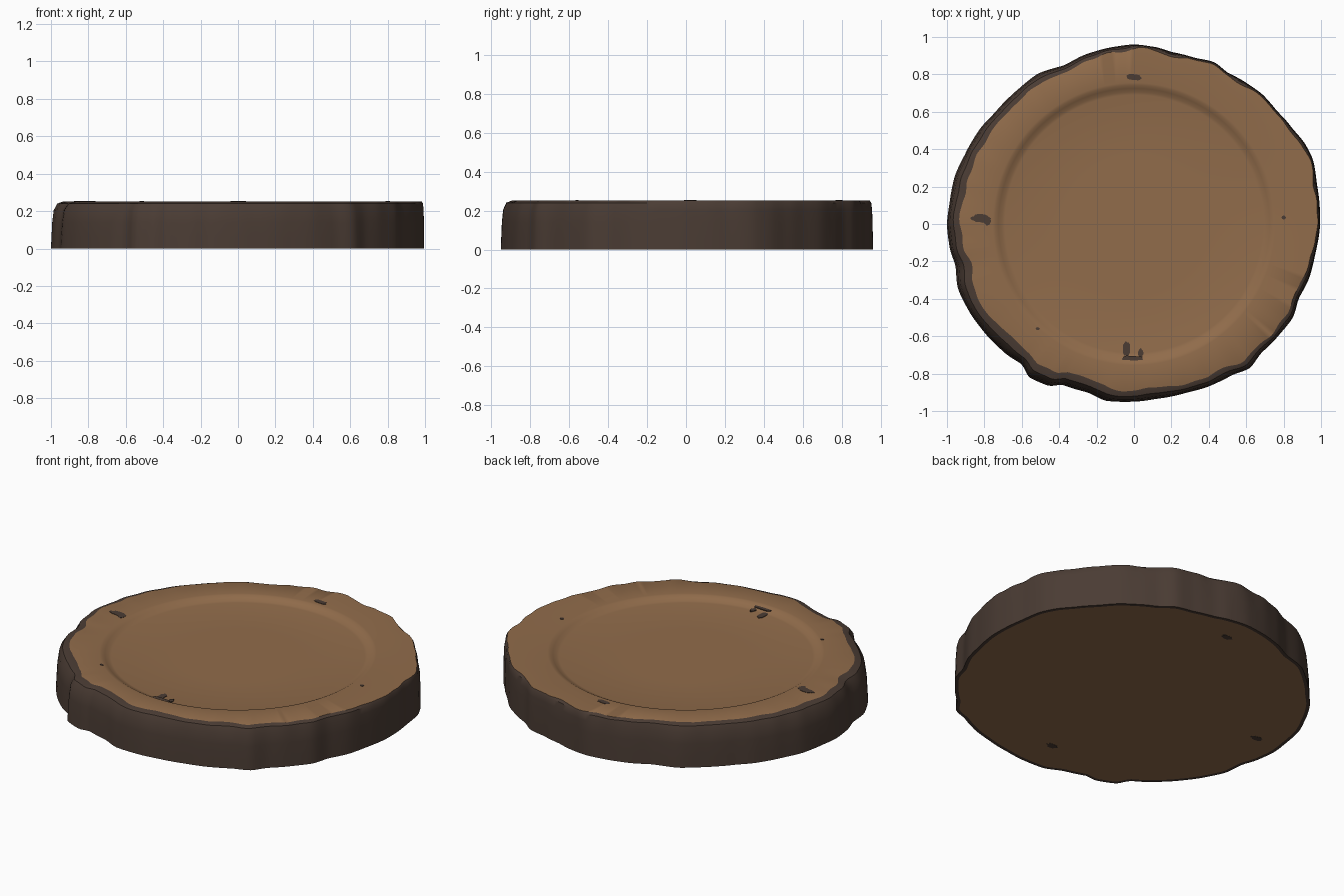
import bpy, bmesh, math, random
from mathutils import noise, Vector

if "Cube" in bpy.data.objects:
    bpy.data.objects.remove(bpy.data.objects["Cube"])

random.seed(4)
N = 240

# Outer bark outline seen from above, counter-clockwise
OUT = [(.995, 0), (.98, .2), (.955, .35), (.92, .42), (.84, .52), (.76, .61), (.69, .69), (.6, .755),
       (.5, .81), (.43, .865), (.32, .89), (.2, .92), (.12, .945), (0, .96), (-.12, .945), (-.25, .91),
       (-.37, .85), (-.52, .80), (-.62, .72), (-.74, .60), (-.83, .50), (-.9, .38), (-.96, .25),
       (-.985, .12), (-1, 0), (-.985, -.13), (-.955, -.22), (-.94, -.35), (-.88, -.47), (-.80, -.58),
       (-.69, -.69), (-.6, -.75), (-.56, -.82), (-.46, -.865), (-.38, -.86), (-.25, -.90), (-.15, -.945),
       (0, -.95), (.12, -.935), (.27, -.905), (.42, -.86), (.52, -.81), (.62, -.77), (.68, -.69),
       (.77, -.60), (.85, -.5), (.88, -.40), (.94, -.28), (.965, -.18)]
POLAR = sorted((math.atan2(y, x) % math.tau, math.hypot(x, y)) for x, y in OUT)


def radius(a):
    """Outline radius at angle a, eased between the outline points."""
    pts = POLAR + [(POLAR[0][0] + math.tau, POLAR[0][1])]
    a = (a - pts[0][0]) % math.tau + pts[0][0]
    for (a0, r0), (a1, r1) in zip(pts, pts[1:]):
        if a <= a1:
            t = (a - a0) / (a1 - a0)
            t = 0.5 * t + 0.5 * t * t * (3 - 2 * t)
            return r0 + (r1 - r0) * t
    return pts[-1][1]


def inset(a):
    """Width of the bark visible from above, with a ragged edge."""
    n = noise.noise(Vector((math.cos(a) * 9, math.sin(a) * 9, 1.3)))
    return max(.012, .045 + .035 * math.cos(a - math.radians(215)) + .018 * n)


def material(name, col):
    m = bpy.data.materials.new(name)
    m.diffuse_color = (*col, 1)
    m.use_nodes = True
    m.node_tree.nodes["Principled BSDF"].inputs["Base Color"].default_value = m.diffuse_color
    return m


wood = material("light wood", (.283, .150, .070))
bark = material("dark bark", (.069, .045, .034))


def make_object(name, bm, mats, angle):
    me = bpy.data.meshes.new(name)
    bmesh.ops.recalc_face_normals(bm, faces=bm.faces)
    bm.to_mesh(me)
    bm.free()
    ob = bpy.data.objects.new(name, me)
    bpy.context.collection.objects.link(ob)
    for m in mats:
        me.materials.append(m)
    bpy.ops.object.select_all(action='DESELECT')
    ob.select_set(True)
    bpy.context.view_layer.objects.active = ob
    bpy.ops.object.shade_smooth_by_angle(angle=math.radians(angle))
    return ob


# Wood slice: stacked rings from the underside, up the bark and over the top
ANG = [math.tau * i / N for i in range(N)]
R = [radius(a) for a in ANG]
I = [inset(a) for a in ANG]
rings = [([(r - .02, 0) for r in R], 0)]
for k, z in ((0, 0), (.04, .06), (.1, .14), (.22, .205), (.5, .24), (1, .251)):
    rings.append(([(r - k * i, z) for r, i in zip(R, I)], 1))
# flat rim and shallow round recess
for r, z in ((.755, .251), (.742, .249), (.725, .240), (.705, .229), (.69, .226), (.35, .226)):
    rings.append(([(r, z)] * N, 0))

bm = bmesh.new()
loops = [[bm.verts.new((r * math.cos(a), r * math.sin(a), z)) for (r, z), a in zip(ring, ANG)]
         for ring, _ in rings]
for j in range(len(loops) - 1):
    for i in range(N):
        k = (i + 1) % N
        f = bm.faces.new((loops[j][i], loops[j][k], loops[j + 1][k], loops[j + 1][i]))
        f.material_index = rings[j + 1][1]
for loop, z in ((loops[0], 0), (loops[-1], .226)):
    c = bm.verts.new((0, 0, z))
    for i in range(N):
        bm.faces.new((loop[i], loop[(i + 1) % N], c))
make_object("wood_slice", bm, (wood, bark), 35)


# Dark knots: thin ragged plates on the top and underside
def knot(name, x, y, w, h, z, n=18):
    bm = bmesh.new()
    vs = []
    for i in range(n):
        a = math.tau * i / n
        s = random.uniform(.8, 1.12)
        vs.append(bm.verts.new((x + w * s * math.cos(a), y + h * s * math.sin(a), z)))
    f = bm.faces.new(vs)
    ext = bmesh.ops.extrude_face_region(bm, geom=[f])
    for v in ext["geom"]:
        if isinstance(v, bmesh.types.BMVert):
            v.co.z += .004
    make_object(name, bm, (bark,), 30)


TOP = .249
knot("knot_back", 0, .785, .042, .018, TOP)
knot("knot_left", -.82, .03, .055, .022, TOP)
knot("knot_left_tail", -.785, .015, .02, .025, TOP)
knot("knot_right", .80, .035, .012, .012, TOP, 8)
knot("knot_front", -.01, -.722, .06, .02, .238)
knot("knot_front_left", -.04, -.675, .022, .045, .225)
knot("knot_front_right", .035, -.69, .016, .025, .229)
knot("knot_speck", -.515, -.56, .012, .008, TOP, 8)
for nm, x, y in (("back", 0, .79), ("left", -.83, .05), ("front", -.03, -.73)):
    knot("underside_knot_" + nm, x, y, .035, .02, -.001)
